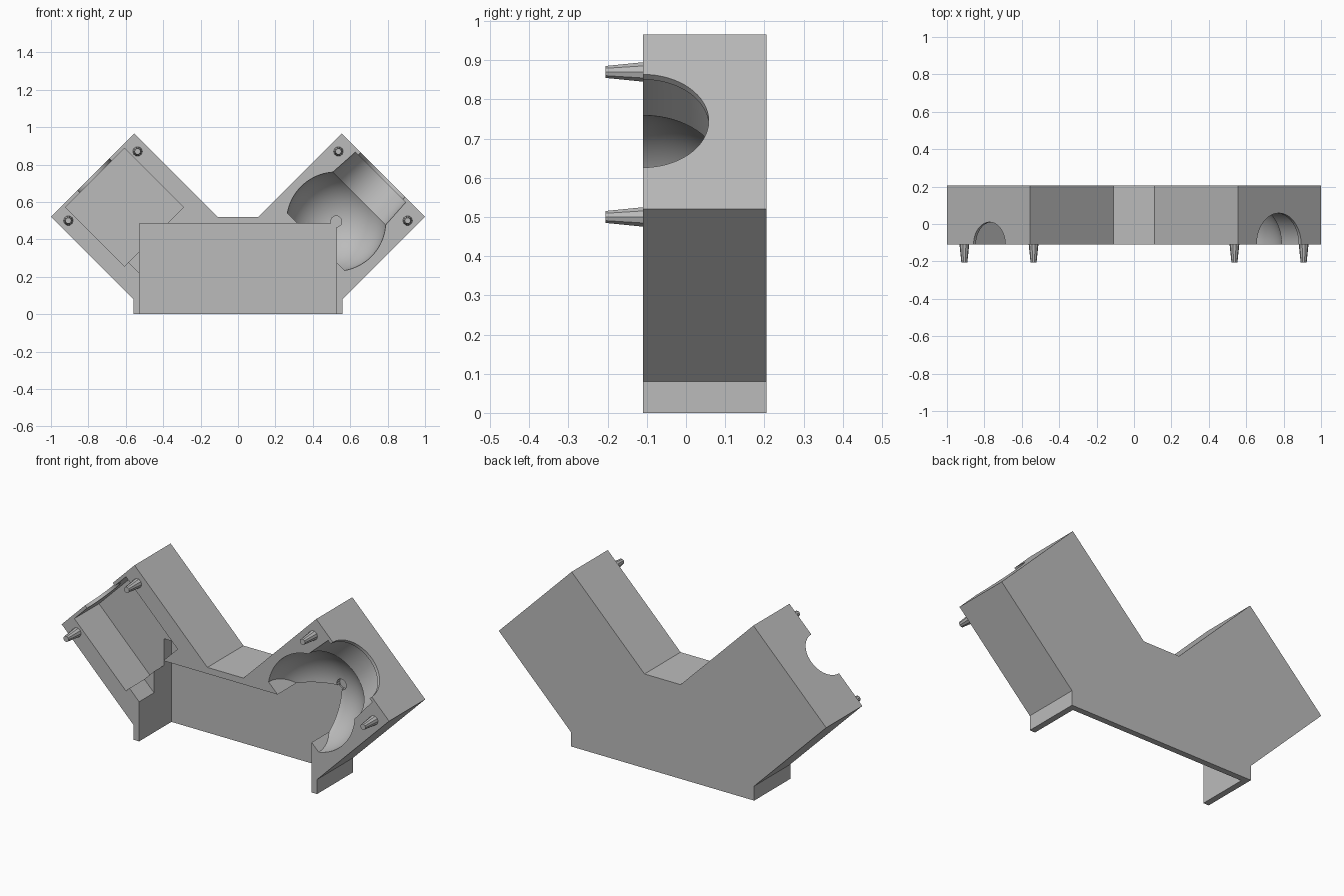
import bpy, bmesh
from math import sin, cos, pi, radians, sqrt, asin
from mathutils import Matrix, Vector

cube = bpy.data.objects.get("Cube")
if cube:
    bpy.data.objects.remove(cube)

FRONT, BACK = -0.11, 0.205      # y of the front and back faces

grey = bpy.data.materials.new("light grey")
grey.use_nodes = True
grey.diffuse_color = (0.5, 0.5, 0.5, 1)
grey.node_tree.nodes["Principled BSDF"].inputs["Base Color"].default_value = (0.5, 0.5, 0.5, 1)


def finish(name, bm):
    bmesh.ops.recalc_face_normals(bm, faces=bm.faces)
    mesh = bpy.data.meshes.new(name)
    bm.to_mesh(mesh)
    bm.free()
    mesh.materials.append(grey)
    obj = bpy.data.objects.new(name, mesh)
    bpy.context.collection.objects.link(obj)
    return obj


def slab(name, outline, y0, y1):
    """Extrude an x-z outline from y0 to y1."""
    bm = bmesh.new()
    face = bm.faces.new([bm.verts.new((x, y0, z)) for x, z in outline])
    ext = bmesh.ops.extrude_face_region(bm, geom=[face])
    verts = [v for v in ext["geom"] if isinstance(v, bmesh.types.BMVert)]
    bmesh.ops.translate(bm, verts=verts, vec=(0, y1 - y0, 0))
    return finish(name, bm)


def lathe(name, profile, place, axis, segments):
    """Revolve (radius, height) points about an axis; both ends are capped."""
    bm = bmesh.new()
    rings = [[bm.verts.new((r * cos(2 * pi * i / segments), r * sin(2 * pi * i / segments), h))
              for i in range(segments)] for r, h in profile]
    for a, b in zip(rings, rings[1:]):
        for i in range(segments):
            j = (i + 1) % segments
            bm.faces.new((a[i], a[j], b[j], b[i]))
    bm.faces.new(rings[0])
    bm.faces.new(rings[-1])
    turn = Vector((0, 0, 1)).rotation_difference(Vector(axis)).to_matrix().to_4x4()
    bm.transform(Matrix.Translation(place) @ turn)
    return finish(name, bm)


def diagonal(u0, u1, v0, v1):
    """Rectangle turned 45 degrees: u runs down-right, v runs up-right."""
    k = sqrt(0.5)
    return [((u + v) * k, (v - u) * k) for u, v in ((u0, v0), (u1, v0), (u1, v1), (u0, v1))]


# Body with two raised arms
half = [(0.56, 0), (0.56, 0.08), (1, 0.52), (0.555, 0.965), (0.11, 0.52)]
body = slab("body", half + [(-x, z) for x, z in reversed(half)], FRONT, BACK)

cutters = []
# Central compartment, open at the front and bottom
cutters.append(slab("compartment", [(-0.527, -0.1), (0.527, -0.1), (0.527, 0.485), (-0.527, 0.485)],
                    -0.3, 0.172))

# Square pocket of one arm and its shallow channel
u, v, s = -0.834, -0.025, 0.223
cutters.append(slab("square_pocket", diagonal(u - s, u + s, v - s, v + s), -0.3, 0.105))
cutters.append(slab("channel", diagonal(u + s - 0.05, -0.45, v - s + 0.03, 0), -0.3, 0.02))
cutters.append(lathe("side_opening", [(0.12, -0.08), (0.12, 0.08)],
                     (-0.773, FRONT, 0.747), (-1, 0, 1), 48))

# Rounded socket of the other arm: flat-bottomed ball, neck and outlet
R, base, top = 0.265, -0.153, 0.174
a0, a1 = asin(base / R), asin(top / R)
arc = [(R * cos(a0 + (a1 - a0) * i / 20), R * sin(a0 + (a1 - a0) * i / 20)) for i in range(21)]
profile = arc + [(0.19, 0.335), (0.168, 0.335), (0.168, 0.45)]
cutters.append(lathe("ball_socket", profile, (0.525, FRONT, 0.495), (1, 0, 1), 64))
cutters.append(lathe("small_hole", [(0.03, 0), (0.03, 0.29)],
                     (0.525, FRONT, 0.495), (0, 1, 0), 10))

# Cut all recesses, then drop the cutters
bpy.context.view_layer.objects.active = body
for cutter in cutters:
    mod = body.modifiers.new(cutter.name, 'BOOLEAN')
    mod.operation = 'DIFFERENCE'
    mod.solver = 'EXACT'
    mod.object = cutter
    bpy.ops.object.modifier_apply(modifier=mod.name)
for cutter in cutters:
    bpy.data.objects.remove(cutter)

bpy.ops.object.select_all(action='DESELECT')
body.select_set(True)
bpy.ops.object.shade_smooth_by_angle(angle=radians(25))

# Tapered locating pegs
for side, sign in (("left", 1), ("right", -1)):
    for level, x, z in (("upper", 0.537, 0.87), ("lower", 0.907, 0.5)):
        lathe(f"{side}_{level}_peg", [(0.026, -0.01), (0.026, 0), (0.016, 0.095)],
              (sign * x, FRONT, z), (0, -1, 0), 10)
